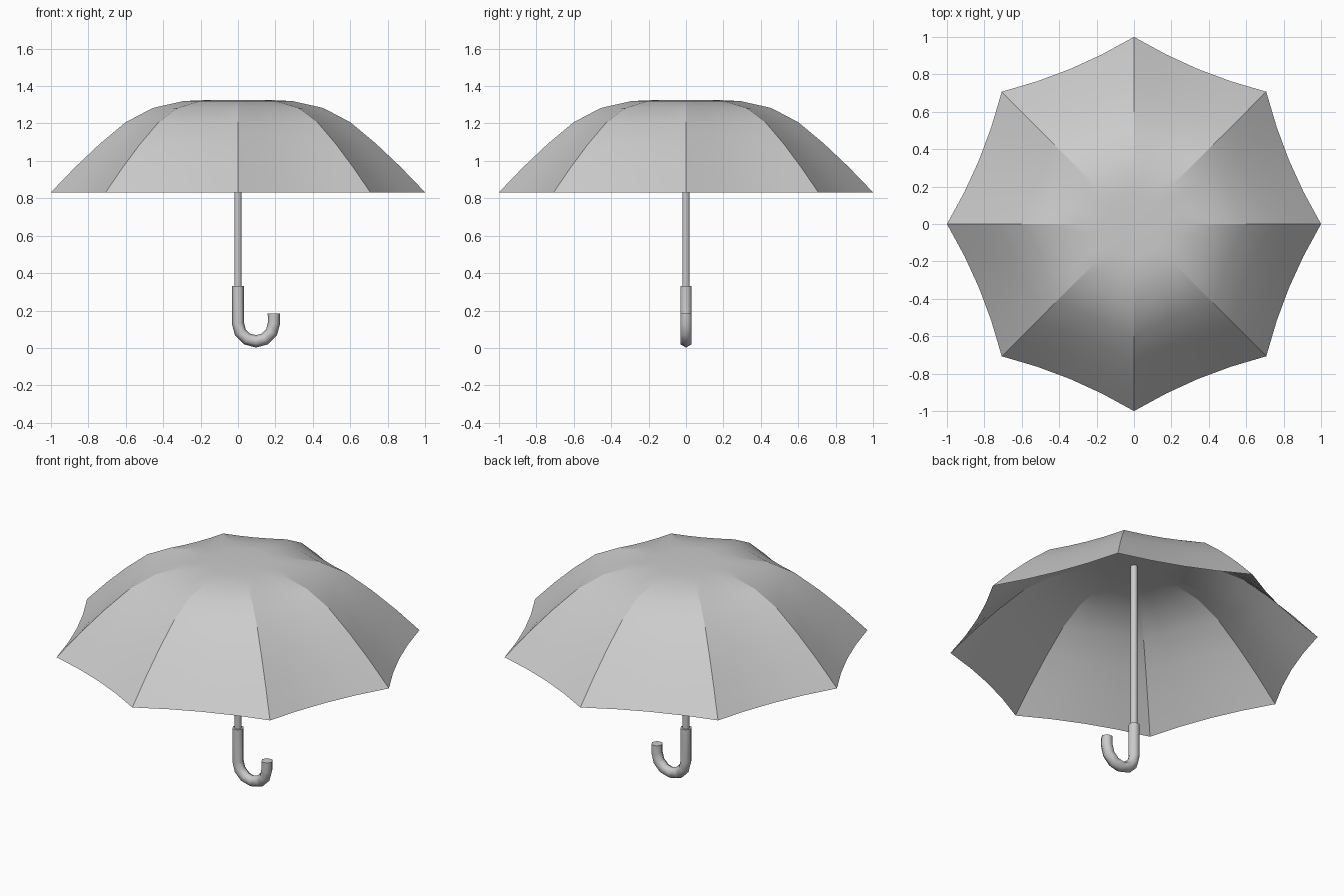
import bpy, bmesh, math
from mathutils import Vector

if "Cube" in bpy.data.objects:
    bpy.data.objects.remove(bpy.data.objects["Cube"])

grey = bpy.data.materials.new("plain grey")
grey.diffuse_color = (0.6, 0.6, 0.6, 1)
grey.use_nodes = True
grey.node_tree.nodes["Principled BSDF"].inputs["Base Color"].default_value = grey.diffuse_color


def finish(bm, name, normals=True):
    if normals:
        bmesh.ops.recalc_face_normals(bm, faces=bm.faces[:])
    for f in bm.faces:
        f.smooth = True
    me = bpy.data.meshes.new(name)
    bm.to_mesh(me)
    bm.free()
    me.materials.append(grey)
    ob = bpy.data.objects.new(name, me)
    bpy.context.collection.objects.link(ob)
    return ob


def tube(name, path, radius, sides):
    """Sweep a regular polygon along a path in the xz plane, with end caps."""
    bm = bmesh.new()
    pts = [Vector((x, 0, z)) for x, z in path]
    rings = []
    for i, p in enumerate(pts):
        tan = (pts[min(i + 1, len(pts) - 1)] - pts[max(i - 1, 0)]).normalized()
        side = tan.cross(Vector((0, 1, 0)))
        rings.append([bm.verts.new(p + radius * (side * math.cos(a) + Vector((0, math.sin(a), 0))))
                      for a in (2 * math.pi * k / sides for k in range(sides))])
    for a, b in zip(rings, rings[1:]):
        for k in range(sides):
            n = (k + 1) % sides
            bm.faces.new((a[k], a[n], b[n], b[k]))
    caps = [bm.faces.new(rings[0]), bm.faces.new(rings[-1])]
    for f in caps:
        for e in f.edges:
            e.smooth = False
    return finish(bm, name)


# Canopy: eight ribs with panels that are drawn in between them
RIBS, SEG = 8, 4
profile = [(1.0, 0.832), (0.87, 0.967), (0.74, 1.09), (0.6, 1.207),
           (0.455, 1.283), (0.29, 1.32), (0.18, 1.325)]
bm = bmesh.new()
rings = []
for r, z in profile:
    ring = []
    for i in range(RIBS):
        a, b = (Vector((math.cos(t), math.sin(t), 0))
                for t in (2 * math.pi * i / RIBS, 2 * math.pi * (i + 1) / RIBS))
        for s in range(SEG):
            t = s / SEG
            p = a.lerp(b, t) * r * (1 - 0.03 * 4 * t * (1 - t))
            ring.append(bm.verts.new((p.x, p.y, z)))
    rings.append(ring)
count = RIBS * SEG
for lo, hi in zip(rings, rings[1:]):
    for k in range(count):
        n = (k + 1) % count
        bm.faces.new((lo[k], lo[n], hi[n], hi[k]))
top = bm.verts.new((0, 0, 1.325))
for k in range(count):
    bm.faces.new((rings[-1][k], rings[-1][(k + 1) % count], top))
# Crease along each rib
for lo, hi in zip(rings[:5], rings[1:6]):
    for k in range(0, count, SEG):
        bm.edges.get((lo[k], hi[k])).smooth = False
finish(bm, "canopy", normals=False)

# Shaft
tube("shaft", [(0, 0.3), (0, 1.322)], 0.02, 8)

# Hooked handle
R, CZ = 0.096, 0.131
hook = [(0, 0.33)] + [(R - R * math.cos(t), CZ - R * math.sin(t))
                      for t in (math.pi * k / 6 for k in range(7))] + [(2 * R, 0.183)]
tube("handle", hook, 0.033, 6)
